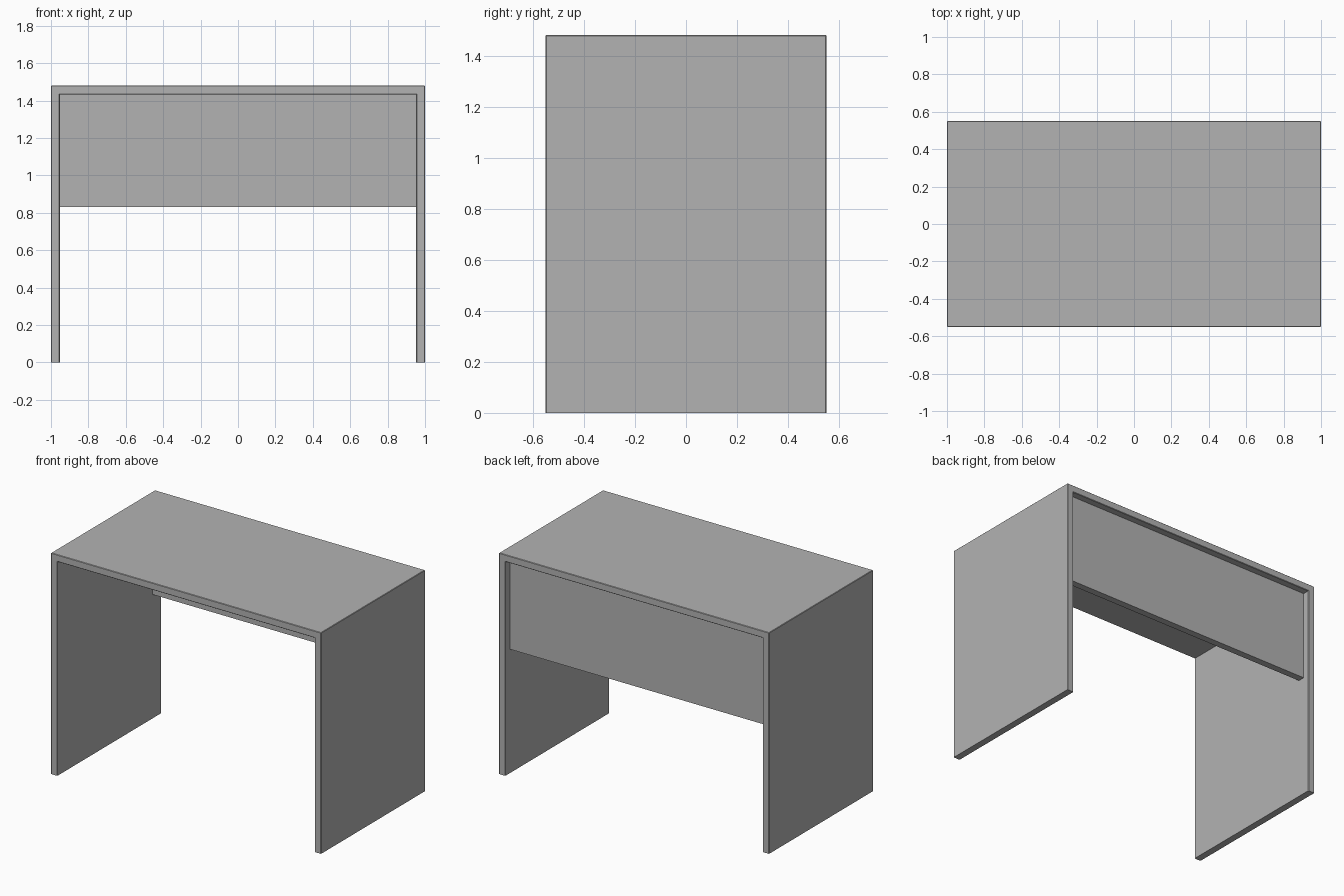
import bpy
import bmesh

# Remove the default cube
cube = bpy.data.objects.get("Cube")
if cube:
    bpy.data.objects.remove(cube, do_unlink=True)

WIDTH, DEPTH, HEIGHT = 2.0, 1.1, 1.48
BOARD = 0.047    # thickness of the boards
SOFTEN = 0.003   # tiny softened edge on the frame

# Single grey finish
grey = bpy.data.materials.new("matte_grey")
grey.use_nodes = True
colour = (0.45, 0.45, 0.45, 1)
grey.diffuse_color = colour
grey.node_tree.nodes["Principled BSDF"].inputs["Base Color"].default_value = colour


def extrude_profile(name, profile, y_front, y_back):
    """Extrude an x-z outline from y_front to y_back, leaving the bmesh open for edits."""
    bm = bmesh.new()
    face = bm.faces.new([bm.verts.new((x, y_front, z)) for x, z in profile])
    result = bmesh.ops.extrude_face_region(bm, geom=[face])
    moved = [v for v in result["geom"] if isinstance(v, bmesh.types.BMVert)]
    bmesh.ops.translate(bm, verts=moved, vec=(0, y_back - y_front, 0))
    bmesh.ops.recalc_face_normals(bm, faces=bm.faces)
    return name, bm


def finish(name, bm):
    mesh = bpy.data.meshes.new(name)
    bm.to_mesh(mesh)
    bm.free()
    mesh.materials.append(grey)
    obj = bpy.data.objects.new(name, mesh)
    bpy.context.collection.objects.link(obj)
    return obj


# Desk frame: top and both side panels as one folded board
outer, inner, under = WIDTH / 2, WIDTH / 2 - BOARD, HEIGHT - BOARD
outline = [(-outer, 0), (-outer, HEIGHT), (outer, HEIGHT), (outer, 0),
           (inner, 0), (inner, under), (-inner, under), (-inner, 0)]
name, bm = extrude_profile("desk_frame", outline, -DEPTH / 2, DEPTH / 2)
soft_edges = [e for e in bm.edges
              if max(v.co.z for v in e.verts) > SOFTEN and e.is_convex]
bmesh.ops.bevel(bm, geom=soft_edges, offset=SOFTEN, segments=1,
                affect='EDGES', clamp_overlap=True)
finish(name, bm)

# Modesty panel: set in slightly from the back edge
panel_bottom = 0.83
panel_back = DEPTH / 2 - BOARD
panel = [(-inner, panel_bottom), (-inner, under), (inner, under), (inner, panel_bottom)]
finish(*extrude_profile("modesty_panel", panel, panel_back - BOARD, panel_back))
